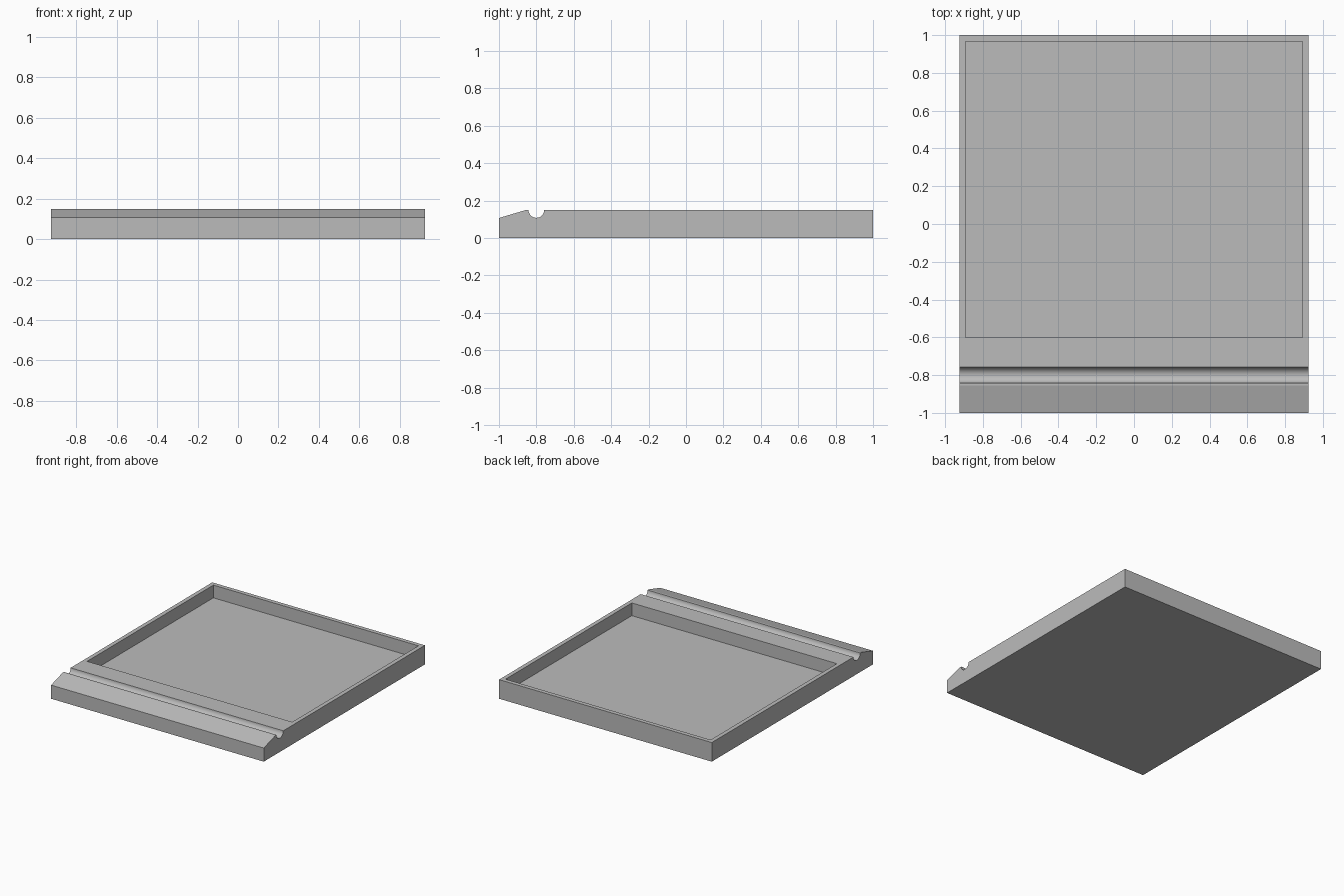
import bpy, bmesh, math

# Remove the default cube
cube = bpy.data.objects.get("Cube")
if cube:
    bpy.data.objects.remove(cube, do_unlink=True)

HALF_WIDTH, TOP, WALL, FLOOR = 0.924, 0.15, 0.047, 0.05
GROOVE_Y, GROOVE_R, GROOVE_STEPS = -0.8, 0.042, 16
POCKET_FRONT = -0.6

# Single grey material
grey = bpy.data.materials.new("plain_grey")
grey.use_nodes = True
colour = (0.5, 0.5, 0.5, 1)
grey.diffuse_color = colour
grey.node_tree.nodes["Principled BSDF"].inputs["Base Color"].default_value = colour

# Side profile: sloped front lip, round groove, flat deck
profile = [(-1, 0), (-1, 0.107), (-0.856, TOP)]
for i in range(GROOVE_STEPS + 1):
    a = math.pi * (1 + i / GROOVE_STEPS)
    profile.append((GROOVE_Y + GROOVE_R * math.cos(a), TOP + GROOVE_R * math.sin(a)))
profile += [(1, TOP), (1, 0)]

# Sweep the profile across the width
bm = bmesh.new()
side = bm.faces.new([bm.verts.new((-HALF_WIDTH, y, z)) for y, z in profile])
swept = bmesh.ops.extrude_face_region(bm, geom=[side], use_keep_orig=True)
new_verts = [g for g in swept["geom"] if isinstance(g, bmesh.types.BMVert)]
bmesh.ops.translate(bm, verts=new_verts, vec=(2 * HALF_WIDTH, 0, 0))
bmesh.ops.recalc_face_normals(bm, faces=bm.faces)

# Sink the rectangular pocket into the deck
deck = max((f for f in bm.faces if f.normal.z > 0.99 and f.calc_center_median().z > FLOOR),
           key=lambda f: f.calc_area())
bmesh.ops.inset_individual(bm, faces=[deck], thickness=WALL)
for v in deck.verts:
    if v.co.y < 0:
        v.co.y = POCKET_FRONT
floor = bmesh.ops.extrude_discrete_faces(bm, faces=[deck])["faces"][0]
for v in floor.verts:
    v.co.z = FLOOR
bmesh.ops.recalc_face_normals(bm, faces=bm.faces)

mesh = bpy.data.meshes.new("tray")
bm.to_mesh(mesh)
bm.free()
mesh.materials.append(grey)
tray = bpy.data.objects.new("tray", mesh)
bpy.context.collection.objects.link(tray)

# Smooth groove, sharp edges elsewhere
bpy.ops.object.select_all(action="DESELECT")
tray.select_set(True)
bpy.context.view_layer.objects.active = tray
bpy.ops.object.shade_smooth_by_angle(angle=math.radians(15))
